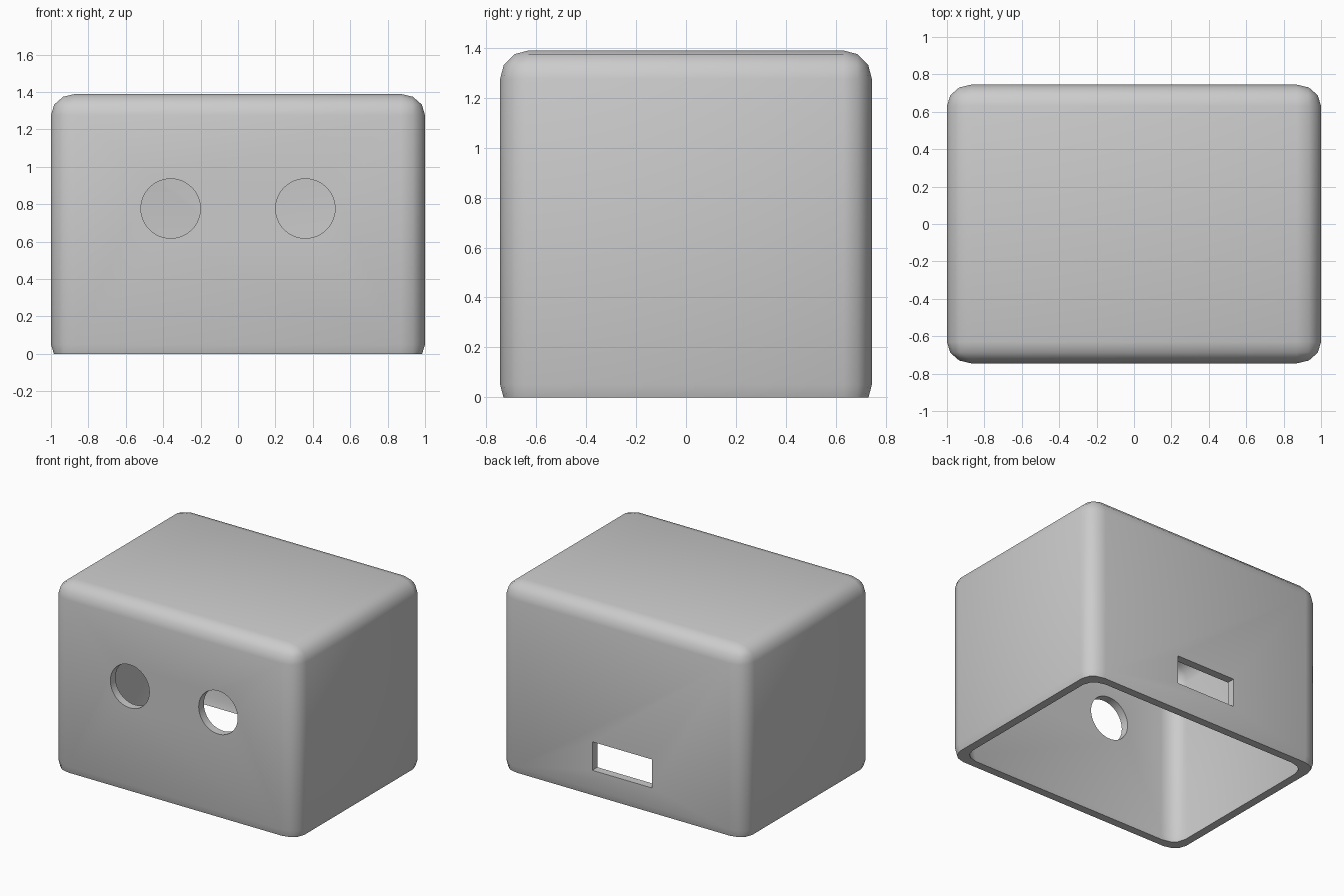
import bpy, bmesh, math
from mathutils import Vector

if "Cube" in bpy.data.objects:
    bpy.data.objects.remove(bpy.data.objects["Cube"], do_unlink=True)

W, D, TOP = 2.0, 1.49, 1.39
BOTTOM = -0.063      # hidden lower limit of the full rounded box
WALL = 0.06
RADIUS, STRETCH = 0.114, 1.14

grey = bpy.data.materials.new("light grey")
grey.use_nodes = True
colour = (0.6, 0.6, 0.6, 1)
grey.diffuse_color = colour
grey.node_tree.nodes["Principled BSDF"].inputs["Base Color"].default_value = colour


def add_object(name, bm):
    mesh = bpy.data.meshes.new(name)
    bm.to_mesh(mesh)
    bm.free()
    mesh.materials.append(grey)
    obj = bpy.data.objects.new(name, mesh)
    bpy.context.collection.objects.link(obj)
    return obj


def rounded_box(name, w, d, z0, z1, cut):
    """Box with rounded edges, sliced level and capped at height cut."""
    bm = bmesh.new()
    bmesh.ops.create_cube(bm, size=1)
    bmesh.ops.scale(bm, vec=(w / STRETCH, d, z1 - z0), verts=bm.verts)
    bmesh.ops.bevel(bm, geom=bm.edges[:], offset=RADIUS, segments=3,
                    profile=0.5, affect='EDGES')
    bmesh.ops.scale(bm, vec=(STRETCH, 1, 1), verts=bm.verts)
    bmesh.ops.translate(bm, vec=(0, 0, (z0 + z1) / 2), verts=bm.verts)
    bmesh.ops.bisect_plane(bm, geom=bm.verts[:] + bm.edges[:] + bm.faces[:],
                           plane_co=(0, 0, cut), plane_no=(0, 0, -1),
                           clear_outer=True)
    bmesh.ops.holes_fill(bm, edges=[e for e in bm.edges if e.is_boundary])
    bmesh.ops.recalc_face_normals(bm, faces=bm.faces)
    return add_object(name, bm)


def cut_away(target, cutter):
    mod = target.modifiers.new(cutter.name, 'BOOLEAN')
    mod.operation, mod.solver, mod.object = 'DIFFERENCE', 'EXACT', cutter
    bpy.context.view_layer.objects.active = target
    bpy.ops.object.modifier_apply(modifier=mod.name)
    bpy.data.objects.remove(cutter, do_unlink=True)


# Outer shell, hollowed from below
shell = rounded_box("hollow_case", W, D, BOTTOM, TOP, 0)
cavity = rounded_box("cavity", W - 2 * WALL, D - 2 * WALL, BOTTOM, TOP - WALL, -0.02)
cut_away(shell, cavity)

# Two round front holes
for side in (-1, 1):
    bm = bmesh.new()
    bmesh.ops.create_cone(bm, cap_ends=True, segments=48, radius1=0.159,
                          radius2=0.159, depth=0.4)
    hole = add_object("round_hole", bm)
    hole.rotation_euler.x = math.pi / 2
    hole.location = (side * 0.36, -D / 2, 0.777)
    bpy.context.view_layer.update()
    cut_away(shell, hole)

# Rectangular slot low in the back
bm = bmesh.new()
bmesh.ops.create_cube(bm, size=1)
bmesh.ops.scale(bm, vec=(0.485, 0.4, 0.21), verts=bm.verts)
bmesh.ops.translate(bm, vec=Vector((0, D / 2, 0.295)), verts=bm.verts)
cut_away(shell, add_object("back_slot", bm))

# Smooth the rounded edges, keep cut edges sharp
bpy.ops.object.select_all(action='DESELECT')
shell.select_set(True)
bpy.context.view_layer.objects.active = shell
bpy.ops.object.shade_smooth_by_angle(angle=math.radians(40))
